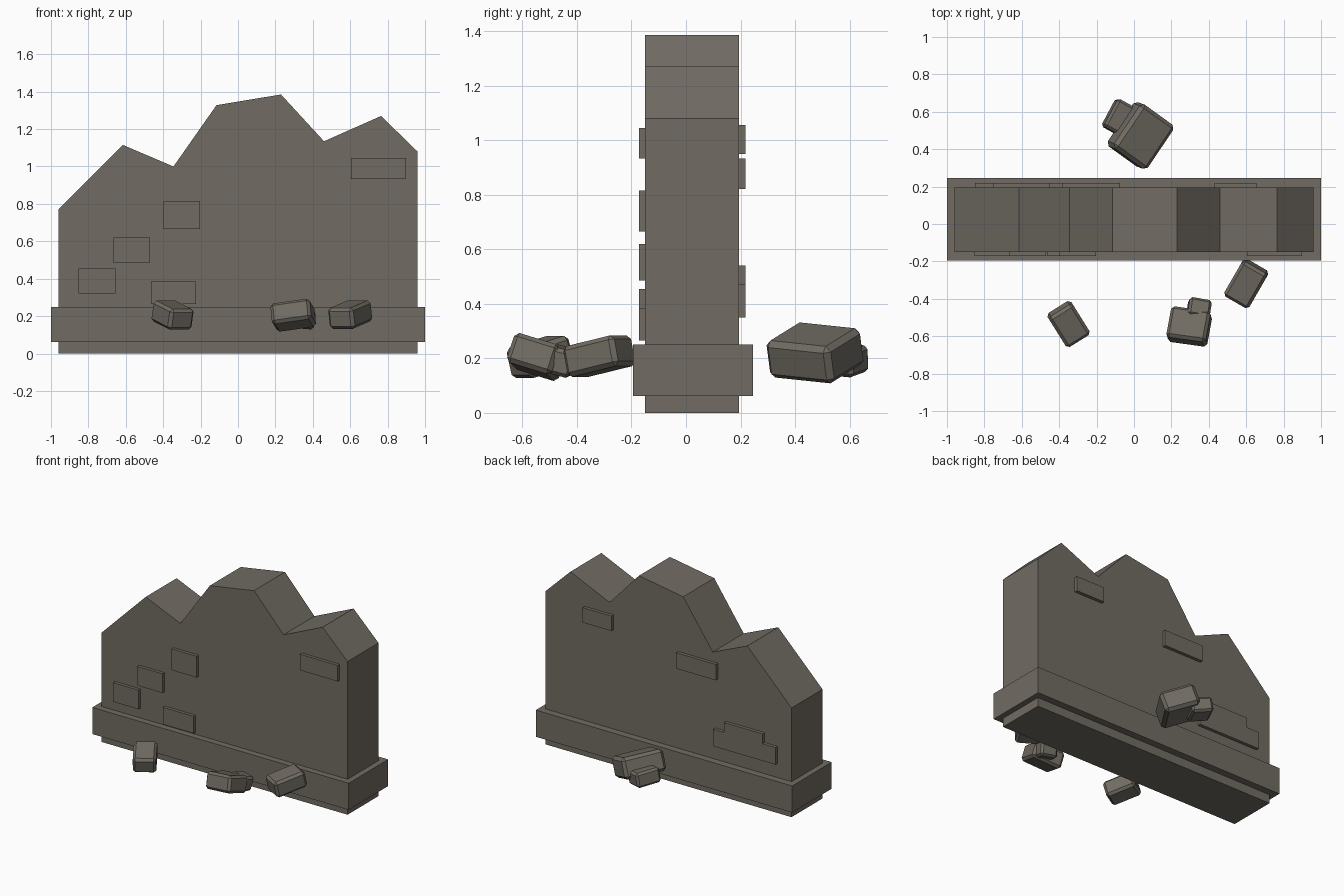
import bpy
import bmesh
from math import radians
from mathutils import Matrix, Euler

cube = bpy.data.objects.get("Cube")
if cube:
    bpy.data.objects.remove(cube, do_unlink=True)

stone = bpy.data.materials.new("weathered_stone")
stone.use_nodes = True
STONE_COLOUR = (0.165, 0.150, 0.125, 1)
stone.diffuse_color = STONE_COLOUR
stone.node_tree.nodes["Principled BSDF"].inputs["Base Color"].default_value = STONE_COLOUR


def finish(name, bm):
    bmesh.ops.recalc_face_normals(bm, faces=bm.faces)
    mesh = bpy.data.meshes.new(name)
    bm.to_mesh(mesh)
    bm.free()
    mesh.materials.append(stone)
    obj = bpy.data.objects.new(name, mesh)
    bpy.context.collection.objects.link(obj)
    return obj


def box(name, x, y, z):
    """Block between the given (low, high) limits."""
    bm = bmesh.new()
    bmesh.ops.create_cube(bm, size=1)
    for v in bm.verts:
        v.co = [lim[0] if c < 0 else lim[1] for c, lim in zip(v.co, (x, y, z))]
    return finish(name, bm)


def rock(name, centre, size, turn):
    """Chamfered block, tilted and then turned about z (degrees)."""
    bm = bmesh.new()
    bmesh.ops.create_cube(bm, size=1, matrix=Matrix.Diagonal((*size, 1)))
    bmesh.ops.bevel(bm, geom=bm.edges[:], offset=min(size) * 0.14,
                    segments=1, affect='EDGES')
    obj = finish(name, bm)
    obj.location = centre
    obj.rotation_euler = Euler([radians(a) for a in turn])
    return obj


# Broken wall: jagged outline extruded through its thickness
FRONT, BACK = -0.15, 0.195
outline = [(-0.96, 0), (-0.96, 0.77), (-0.615, 1.115), (-0.345, 1.0),
           (-0.115, 1.328), (0.23, 1.385), (0.46, 1.135), (0.765, 1.27),
           (0.96, 1.08), (0.96, 0)]
bm = bmesh.new()
face = bm.faces.new([bm.verts.new((x, FRONT, z)) for x, z in outline])
ext = bmesh.ops.extrude_face_region(bm, geom=[face])
bmesh.ops.translate(bm, vec=(0, BACK - FRONT, 0),
                    verts=[g for g in ext["geom"] if isinstance(g, bmesh.types.BMVert)])
finish("ruined_wall", bm)

# Plinth band around the foot
box("plinth", (-1, 1), (-0.195, 0.245), (0.062, 0.25))

# Raised bricks on both faces
front_bricks = [((-0.853, -0.655), (0.32, 0.455)), ((-0.665, -0.47), (0.485, 0.62)),
                ((-0.397, -0.202), (0.665, 0.815)), ((-0.465, -0.225), (0.265, 0.385)),
                ((0.603, 0.898), (0.932, 1.045))]
back_bricks = [((-0.85, -0.365), (0.35, 0.47)), ((-0.75, -0.45), (0.35, 0.54)),
               ((-0.385, -0.075), (0.82, 0.932)), ((0.43, 0.655), (0.95, 1.055))]
for i, (x, z) in enumerate(front_bricks, 1):
    box(f"front_brick_{i}", x, (-0.172, FRONT + 0.01), z)
for i, (x, z) in enumerate(back_bricks, 1):
    box(f"back_brick_{i}", x, (BACK - 0.01, 0.218), z)

# Fallen rubble
rock("front_right_rubble", (-0.35, -0.535, 0.205), (0.20, 0.15, 0.115), (0, -15, 122))
rock("front_middle_rubble", (0.295, -0.548, 0.205), (0.215, 0.175, 0.115), (-17, -8, -8))
rock("front_middle_chip", (0.347, -0.455, 0.19), (0.12, 0.10, 0.10), (-15, 5, -10))
rock("front_left_rubble", (0.60, -0.318, 0.208), (0.22, 0.155, 0.115), (0, -12, 60))
rock("back_rubble", (0.035, 0.473, 0.22), (0.285, 0.235, 0.145), (20, 5, 56))
rock("back_chip", (-0.07, 0.565, 0.195), (0.17, 0.14, 0.10), (10, 5, 62))
